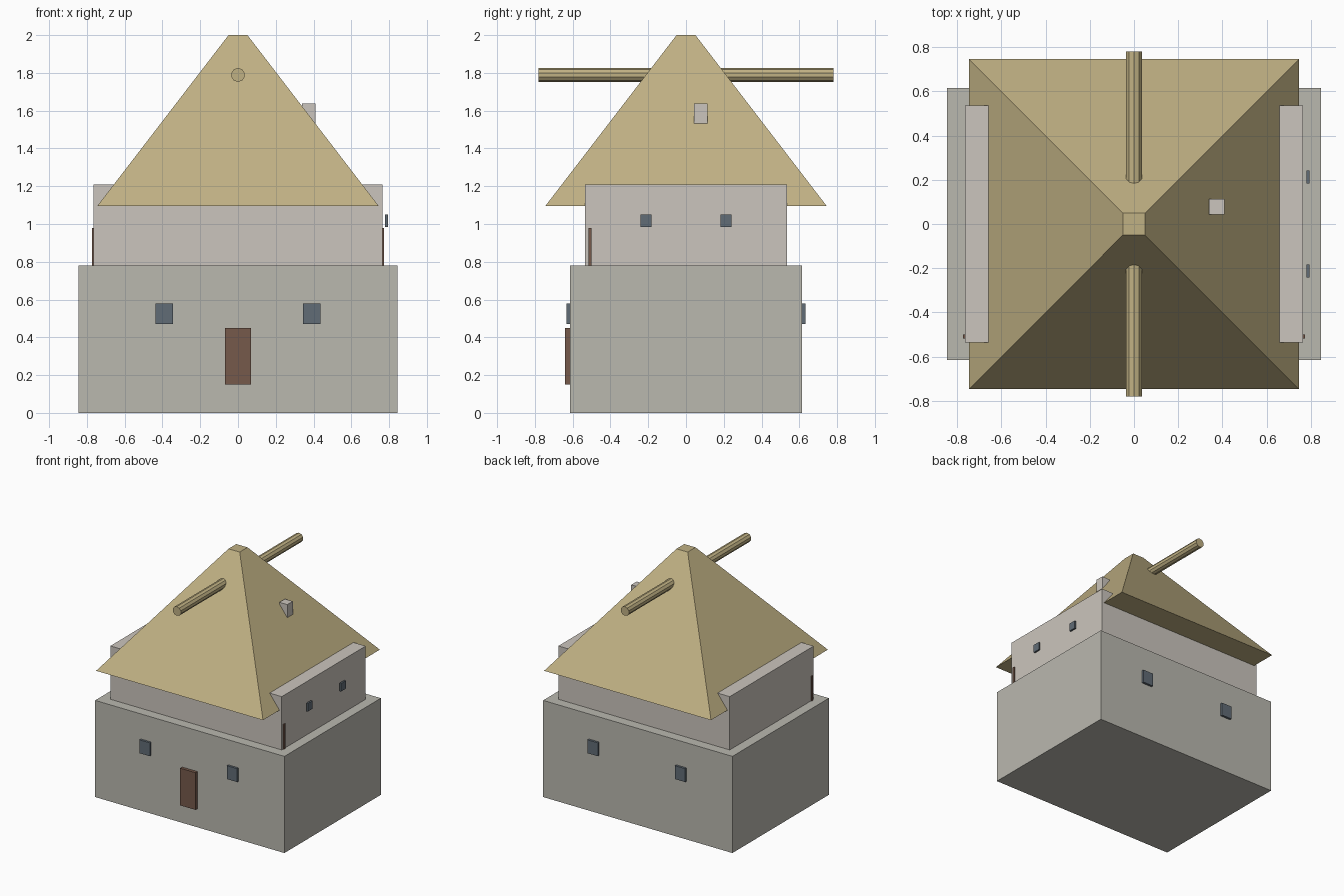
import bpy, math

if "Cube" in bpy.data.objects:
    bpy.data.objects.remove(bpy.data.objects["Cube"])


def material(name, rgb):
    m = bpy.data.materials.new(name)
    m.diffuse_color = (*rgb, 1)
    m.use_nodes = True
    m.node_tree.nodes["Principled BSDF"].inputs["Base Color"].default_value = m.diffuse_color
    return m


STONE = material("stone", (0.49, 0.48, 0.43))
PLASTER = material("plaster", (0.60, 0.56, 0.51))
THATCH = material("thatch", (0.53, 0.44, 0.23))
WOOD = material("wood", (0.18, 0.10, 0.07))
GLASS = material("glass", (0.12, 0.15, 0.18))


def finish(name, mat):
    ob = bpy.context.object
    ob.name = name
    ob.data.materials.append(mat)
    return ob


def box(name, x, y, z, mat):
    """Box from (min, max) pairs on each axis."""
    spans = (x, y, z)
    bpy.ops.mesh.primitive_cube_add(size=1, location=[(a + b) / 2 for a, b in spans])
    bpy.context.object.scale = [b - a for a, b in spans]
    bpy.ops.object.transform_apply(location=False, rotation=False, scale=True)
    return finish(name, mat)


# Walls
box("lower_storey", (-0.845, 0.845), (-0.615, 0.615), (0, 0.78), STONE)
box("upper_storey", (-0.765, 0.765), (-0.535, 0.535), (0.78, 1.21), PLASTER)

# Truncated pyramid roof
bpy.ops.mesh.primitive_cone_add(
    vertices=4, radius1=0.745 * math.sqrt(2), radius2=0.05 * math.sqrt(2),
    depth=0.905, location=(0, 0, 1.095 + 0.4525), rotation=(0, 0, math.pi / 4))
bpy.ops.object.transform_apply(location=False, rotation=True, scale=False)
finish("roof", THATCH)

# Ridge beam poking out through front and back
bpy.ops.mesh.primitive_cylinder_add(
    vertices=10, radius=0.037, depth=1.56, location=(0, 0, 1.789),
    rotation=(math.pi / 2, 0, 0))
finish("roof_beam", THATCH)

# Chimney on the right slope
box("chimney", (0.34, 0.41), (0.043, 0.113), (1.50, 1.637), PLASTER)

# Front door
box("front_door", (-0.068, 0.068), (-0.64, -0.60), (0.15, 0.45), WOOD)

# Lower windows, front and back
for s in (-1, 1):
    for side, y in (("front", (-0.633, -0.605)), ("back", (0.605, 0.633))):
        box(f"{side}_window", (s * 0.39 - 0.046, s * 0.39 + 0.046), y, (0.47, 0.578), GLASS)

# Upper right windows, standing slightly off the wall
for s in (-1, 1):
    box("upper_window", (0.779, 0.793), (s * 0.212 - 0.03, s * 0.212 + 0.03), (0.985, 1.05), GLASS)

# Narrow corner doors on both sides of the upper storey
for x in ((-0.773, -0.76), (0.76, 0.773)):
    box("side_door", x, (-0.517, -0.499), (0.78, 0.98), WOOD)
